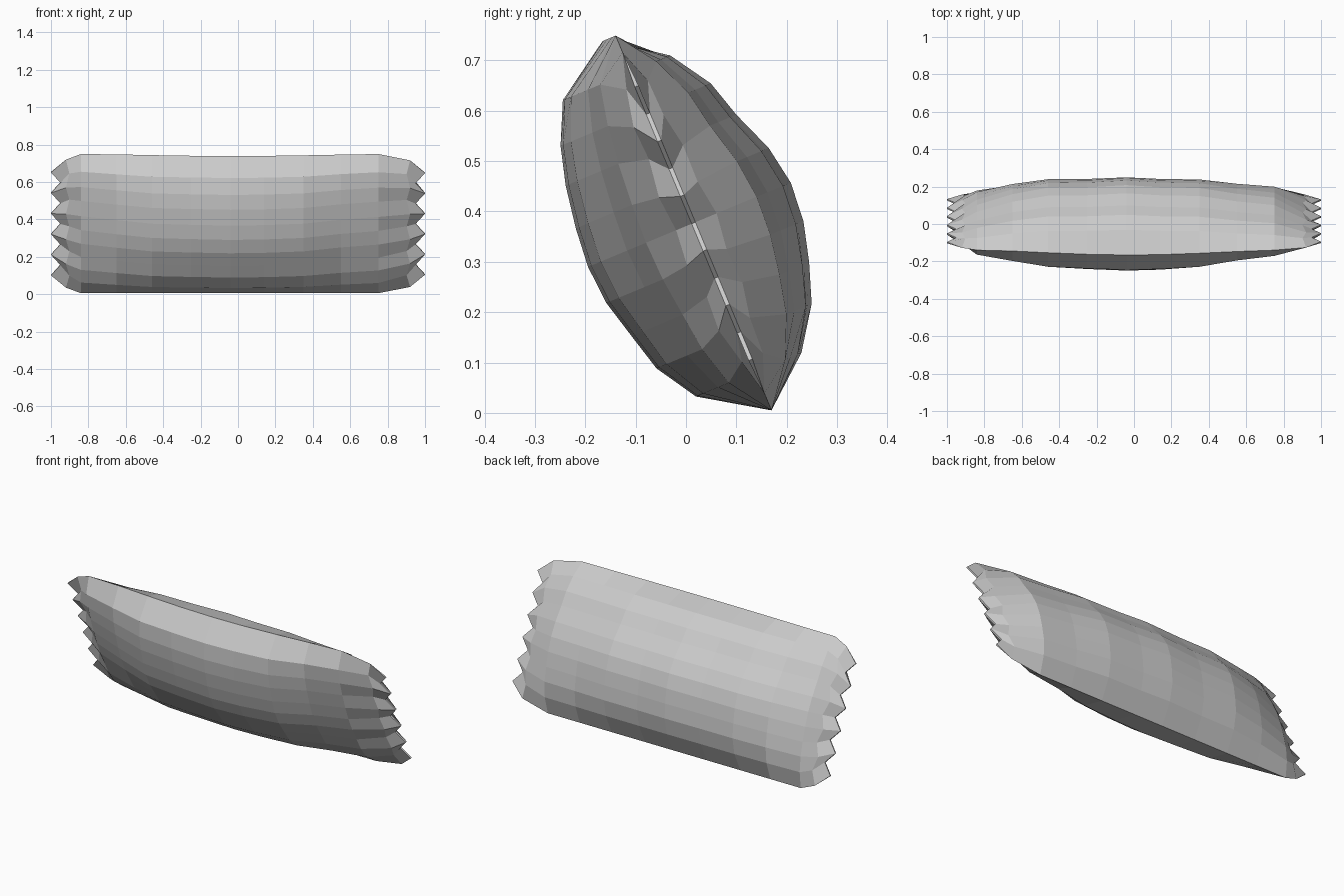
import bpy
import bmesh
from mathutils import Vector

cube = bpy.data.objects.get("Cube")
if cube:
    bpy.data.objects.remove(cube, do_unlink=True)

foil = bpy.data.materials.new("grey_foil")
foil.use_nodes = True
GREY = (0.6, 0.6, 0.6, 1)
foil.diffuse_color = GREY
foil.node_tree.nodes["Principled BSDF"].inputs["Base Color"].default_value = GREY

# Tilted frame: the packet leans forward, UP runs along its width, OUT through its depth
CENTRE = Vector((0, 0.015, 0.377))
UP = Vector((0, -0.384, 0.923))
OUT = Vector((0, 0.923, 0.384))

# Pillow cross-section from bottom ridge to top ridge: position across, front and back depth
ACROSS = [-0.403, -0.32, -0.238, -0.16, -0.08, 0, 0.08, 0.166, 0.243, 0.325, 0.403]
FRONT = [0, 0.128, 0.179, 0.2, 0.221, 0.227, 0.22, 0.206, 0.185, 0.146, 0]
BACK = [0, 0.099, 0.155, 0.182, 0.203, 0.209, 0.195, 0.161, 0.138, 0.085, 0]
LAST = len(ACROSS) - 1

# Stations along the length: x, width scale, front fullness, back fullness, pleat, forward bow
STATIONS = [
    (-1.0, 0.74, 0, 0, 0, 0),
    (-0.92, 0.92, 0.2, 0.2, 0.008, 0),
    (-0.84, 1, 0.4, 0.45, 0, 0),
    (-0.65, 1, 0.65, 0.75, 0, 0.005),
    (-0.46, 1, 0.88, 0.93, 0, 0.015),
    (-0.25, 1, 0.95, 0.94, 0, 0.024),
    (-0.04, 1, 1, 1, 0, 0.028),
    (0.14, 1, 0.97, 0.94, 0, 0.026),
    (0.35, 1, 0.88, 0.92, 0, 0.018),
    (0.55, 1, 0.63, 0.76, 0, 0.008),
    (0.75, 1, 0.45, 0.65, 0, 0),
    (0.92, 0.91, 0.2, 0.2, 0.008, 0),
    (1.0, 0.73, 0, 0, 0, 0),
]


def point(station, row, side):
    """Place one wrapper point; side is -1 for the front and 1 for the back."""
    x, width, front, back, pleat, bow = station
    even = ACROSS[LAST] * (2 * row / LAST - 1)
    across = (even if abs(x) > 0.95 else ACROSS[row]) * width
    depth = side * (FRONT[row] * front if side < 0 else BACK[row] * back)
    if abs(x) == 1:
        depth += side * 0.004                  # narrow slit at the crimped seam
    if row % 2:
        depth += pleat                         # folds running into the teeth
        x *= 0.95 if abs(x) == 1 else 0.98 if pleat else 1
    if row == LAST:
        depth -= bow
    return CENTRE + Vector((x, 0, 0)) + UP * across + OUT * depth


# Wrapper body: closed rings bridged along the length
bm = bmesh.new()
rings = []
for station in STATIONS:
    path = [(r, -1) for r in range(LAST + 1)] + [(r, 1) for r in range(LAST, -1, -1)]
    rings.append([bm.verts.new(point(station, r, s)) for r, s in path])
count = len(rings[0])
for a, b in zip(rings, rings[1:]):
    for i in range(count):
        j = (i + 1) % count
        bm.faces.new((a[i], a[j], b[j], b[i]))

# Zigzag seam between the front and back sheets at each end
for ring in (rings[0], rings[-1]):
    for i in range(LAST):
        bm.faces.new((ring[i], ring[i + 1], ring[count - 2 - i], ring[count - 1 - i]))

bmesh.ops.remove_doubles(bm, verts=bm.verts, dist=0.0005)
bmesh.ops.recalc_face_normals(bm, faces=bm.faces)
mesh = bpy.data.meshes.new("wrapper")
bm.to_mesh(mesh)
bm.free()
mesh.materials.append(foil)
wrapper = bpy.data.objects.new("wrapper", mesh)
bpy.context.collection.objects.link(wrapper)
